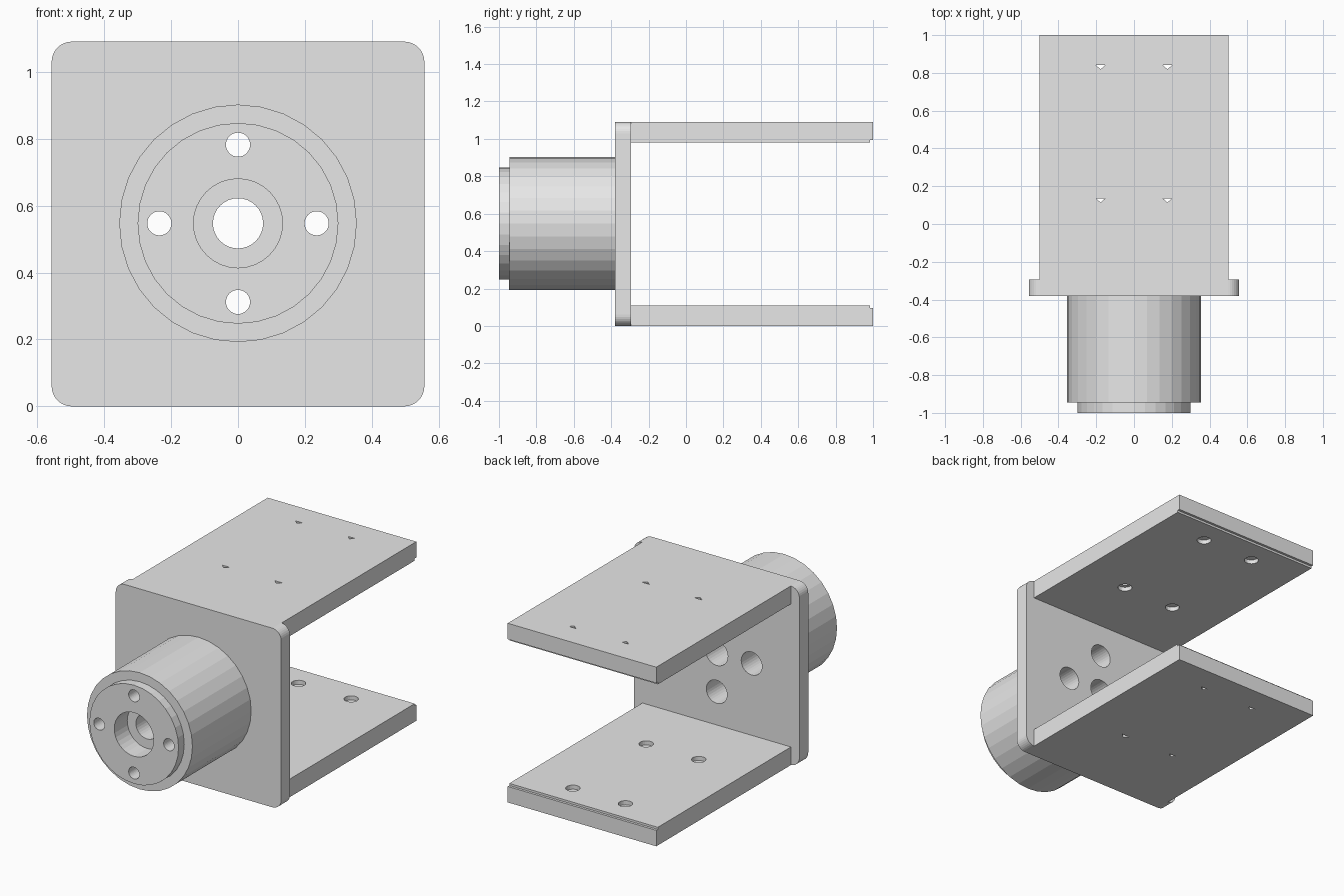
import bpy, bmesh, math
from mathutils import Matrix, Vector

cube = bpy.data.objects.get("Cube")
if cube:
    bpy.data.objects.remove(cube, do_unlink=True)

grey = bpy.data.materials.new("plain grey")
grey.use_nodes = True
COLOUR = (0.8, 0.8, 0.8, 1)
grey.diffuse_color = COLOUR
grey.node_tree.nodes["Principled BSDF"].inputs["Base Color"].default_value = COLOUR

MID = 0.547       # height of the barrel axis
TOP = 1.09        # overall height
BACK = -0.295     # rear face of the flange


def finish(name, bm):
    bmesh.ops.recalc_face_normals(bm, faces=bm.faces)
    mesh = bpy.data.meshes.new(name)
    bm.to_mesh(mesh)
    bm.free()
    mesh.materials.append(grey)
    obj = bpy.data.objects.new(name, mesh)
    bpy.context.collection.objects.link(obj)
    return obj


def prism(name, points, offset):
    bm = bmesh.new()
    face = bm.faces.new([bm.verts.new(p) for p in points])
    out = bmesh.ops.extrude_face_region(bm, geom=[face], use_keep_orig=True)
    verts = [v for v in out["geom"] if isinstance(v, bmesh.types.BMVert)]
    bmesh.ops.translate(bm, vec=Vector(offset), verts=verts)
    return finish(name, bm)


def cylinder(name, radius, centre, length, along_y=True, sides=32):
    bm = bmesh.new()
    turn = Matrix.Rotation(math.pi / 2, 4, "X") if along_y else Matrix()
    bmesh.ops.create_cone(bm, cap_ends=True, segments=sides, radius1=radius,
                          radius2=radius, depth=length,
                          matrix=Matrix.Translation(centre) @ turn)
    return finish(name, bm)


def rod(name, radius, y0, y1, x=0, z=MID):
    return cylinder(name, radius, (x, (y0 + y1) / 2, z), y1 - y0)


def combine(target, tool, operation):
    mod = target.modifiers.new(operation.lower(), "BOOLEAN")
    mod.operation, mod.solver, mod.object = operation, "EXACT", tool
    bpy.context.view_layer.objects.active = target
    bpy.ops.object.modifier_apply(modifier=mod.name)
    bpy.data.objects.remove(tool, do_unlink=True)


# Flange with rounded corners
half, radius = 0.557, 0.06
outline = []
for i, (sx, sz) in enumerate([(1, 1), (-1, 1), (-1, -1), (1, -1)]):
    for step in range(9):
        a = math.pi / 2 * (i + step / 8)
        outline.append((sx * (half - radius) + radius * math.cos(a), -0.38,
                        TOP / 2 + sz * (TOP / 2 - radius) + radius * math.sin(a)))
mount = prism("flange_and_barrel", outline, (0, BACK + 0.38, 0))

# Barrel and stepped nose
combine(mount, rod("barrel", 0.355, -0.945, -0.34), "UNION")
combine(mount, rod("nose", 0.30, -1, -0.7), "UNION")

# Centre bore with a wider front recess
combine(mount, rod("bore", 0.075, -1.1, 0), "DIFFERENCE")
combine(mount, rod("recess", 0.133, -1.1, -0.875), "DIFFERENCE")

# Four bolt holes, widened from the rear
for k in range(4):
    x = 0.235 * math.cos(k * math.pi / 2)
    z = MID + 0.235 * math.sin(k * math.pi / 2)
    combine(mount, rod("bolt_hole", 0.036, -1.1, 0, x, z), "DIFFERENCE")
    combine(mount, rod("bolt_recess", 0.07, -0.82, 0, x, z), "DIFFERENCE")

# Two arms with a stepped inner tip, shallow sockets and small notches
for name, level in (("lower_arm", lambda z: z), ("upper_arm", lambda z: TOP - z)):
    side = [(BACK, 0), (1, 0), (1, 0.097), (0.985, 0.097), (0.985, 0.11), (BACK, 0.11)]
    arm = prism(name, [(-0.5, y, level(z)) for y, z in side], (1, 0, 0))
    for x in (-0.177, 0.177):
        for y in (0.13, 0.835):
            socket = cylinder("socket", 0.04, (x, y, level(0.11)), 0.05, False, 24)
            combine(arm, socket, "DIFFERENCE")
            corners = [(x - 0.025, y + 0.006), (x + 0.025, y + 0.006), (x, y - 0.016)]
            low = min(level(-0.05), level(0.2))
            notch = prism("notch", [(u, v, low) for u, v in corners], (0, 0, 0.25))
            combine(arm, notch, "DIFFERENCE")
